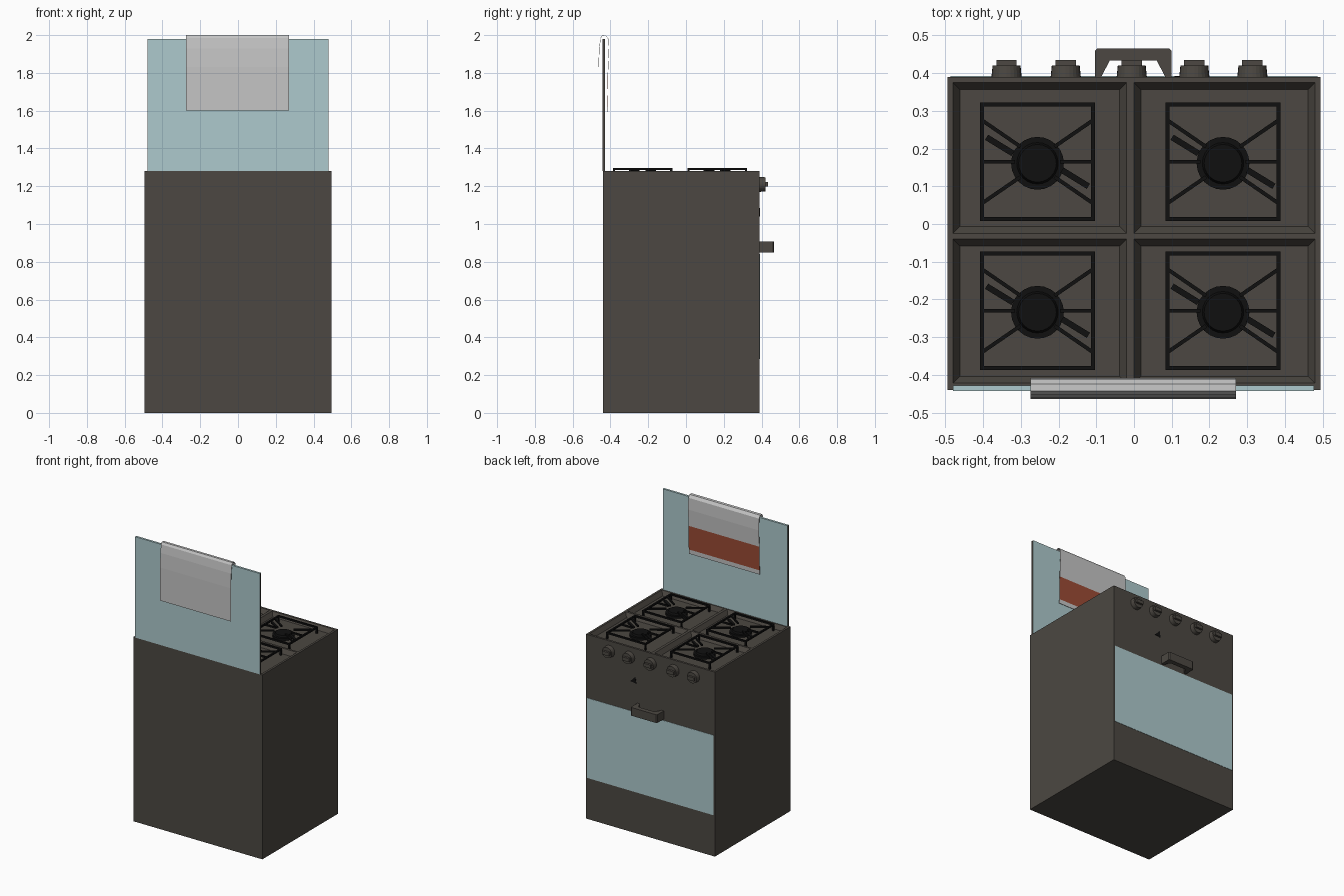
import bpy, bmesh, math
from mathutils import Matrix, Vector

old = bpy.data.objects.get("Cube")
if old:
    bpy.data.objects.remove(old, do_unlink=True)


def material(name, r, g, b):
    m = bpy.data.materials.new(name)
    m.use_nodes = True
    m.diffuse_color = (r, g, b, 1)
    m.node_tree.nodes["Principled BSDF"].inputs["Base Color"].default_value = (r, g, b, 1)
    return m


ENAMEL = material("warm dark enamel", 0.072, 0.064, 0.054)
GLASS = material("pale blue glass", 0.42, 0.59, 0.61)
IRON = material("black iron", 0.005, 0.005, 0.005)
CLOTH = material("light grey cloth", 0.56, 0.56, 0.56)
RUST = material("rust red stripe", 0.33, 0.07, 0.036)


def finish(bm, name, *mats):
    mesh = bpy.data.meshes.new(name)
    bm.to_mesh(mesh)
    bm.free()
    obj = bpy.data.objects.new(name, mesh)
    bpy.context.collection.objects.link(obj)
    for m in mats:
        mesh.materials.append(m)
    return obj


def add_box(bm, x, y, z):
    """Box from (min, max) pairs."""
    spans = (x, y, z)
    mid = Vector([(a + b) / 2 for a, b in spans])
    size = [b - a for a, b in spans]
    return bmesh.ops.create_cube(bm, size=1, matrix=Matrix.Translation(mid) @ Matrix.Diagonal((*size, 1)))


def add_bar(bm, p, q, width, z, height):
    """Horizontal bar between two plan points."""
    p, q = Vector(p), Vector(q)
    d, mid = q - p, (p + q) / 2
    m = (Matrix.Translation((mid.x, mid.y, z)) @ Matrix.Rotation(math.atan2(d.y, d.x), 4, 'Z')
         @ Matrix.Diagonal((d.length, width, height, 1)))
    bmesh.ops.create_cube(bm, size=1, matrix=m)


def add_disc(bm, centre, r1, r2, depth, axis='Z', sides=24):
    turn = Matrix.Rotation(-math.pi / 2, 4, 'X') if axis == 'Y' else Matrix()
    bmesh.ops.create_cone(bm, cap_ends=True, segments=sides, radius1=r1, radius2=r2,
                          depth=depth, matrix=Matrix.Translation(centre) @ turn)


def prism(name, points, to3d, offset, mat):
    """Extruded flat outline."""
    bm = bmesh.new()
    face = bm.faces.new([bm.verts.new(to3d(*p)) for p in points])
    ext = bmesh.ops.extrude_face_region(bm, geom=[face])
    bmesh.ops.translate(bm, vec=offset, verts=[v for v in ext["geom"] if isinstance(v, bmesh.types.BMVert)])
    bmesh.ops.recalc_face_normals(bm, faces=bm.faces)
    return finish(bm, name, mat)


HALF, BACK, FRONT, TOP = 0.495, -0.44, 0.39, 1.28
DEPTH = 0.03

# Cabinet, open at the top
bm = bmesh.new()
add_box(bm, (-HALF, HALF), (BACK, FRONT), (0, TOP))
bm.faces.ensure_lookup_table()
bmesh.ops.delete(bm, geom=[f for f in bm.faces if f.normal.z > 0.9], context='FACES_ONLY')
finish(bm, "cabinet", ENAMEL)

# Hob with four sloped wells
xs = [-HALF, -0.48, -0.02, 0, 0.48, HALF]
ys = [BACK, -0.422, -0.04, -0.025, 0.375, FRONT]
bm = bmesh.new()
grid = [[bm.verts.new((x, y, TOP)) for x in xs] for y in ys]
wells = []
for j in range(5):
    for i in range(5):
        f = bm.faces.new((grid[j][i], grid[j][i + 1], grid[j + 1][i + 1], grid[j + 1][i]))
        if i in (1, 3) and j in (1, 3):
            wells.append(f)
bm.normal_update()
bmesh.ops.inset_individual(bm, faces=wells, thickness=0.018, depth=-DEPTH, use_even_offset=True)
finish(bm, "hob_top", ENAMEL)

# Burners and pan supports
for side, cx in (("right", -0.256), ("left", 0.236)):
    for row, cy in (("oven_side", 0.165), ("lid_side", -0.23)):
        bm = bmesh.new()
        floor = TOP - DEPTH
        add_disc(bm, (cx, cy - 0.004, floor + 0.008), 0.07, 0.07, 0.016)
        add_disc(bm, (cx, cy - 0.004, floor + 0.022), 0.055, 0.05, 0.012)
        finish(bm, f"burner_{side}_{row}", IRON)

        bm = bmesh.new()
        w, h, zc, t = 0.147, 0.152, TOP + 0.011, 0.011
        for s in (-1, 1):
            add_bar(bm, (cx - w - t / 2, cy + s * h), (cx + w + t / 2, cy + s * h), t, zc, t)
            add_bar(bm, (cx + s * w, cy - h), (cx + s * w, cy + h), t, zc, t)
            add_bar(bm, (cx + s * w, cy), (cx + s * 0.06, cy), 0.01, zc, t)
            add_bar(bm, (cx - s * 0.135, cy + s * 0.065), (cx - s * 0.065, cy + s * 0.022), 0.016, zc - 0.008, t)
            for v in (-1, 1):
                add_bar(bm, (cx + s * w, cy + v * 0.11), (cx + s * 0.045, cy + v * 0.04), 0.01, zc, t)
                px, py = cx + s * w, cy + v * h
                add_box(bm, (px - t / 2, px + t / 2), (py - t / 2, py + t / 2), (floor, zc))
        finish(bm, f"pan_support_{side}_{row}", IRON)

# Control knobs
for n, x in enumerate((-0.338, -0.181, -0.006, 0.16, 0.314), 1):
    bm = bmesh.new()
    add_disc(bm, (x, FRONT + 0.015, 1.21), 0.04, 0.037, 0.03, 'Y')
    add_box(bm, (x - 0.027, x + 0.027), (FRONT + 0.03, FRONT + 0.045), (1.198, 1.222))
    finish(bm, f"knob_{n}", ENAMEL)

# Oven window
bm = bmesh.new()
add_box(bm, (-0.486, 0.486), (FRONT - 0.002, FRONT + 0.002), (0.285, 0.84))
finish(bm, "oven_window", GLASS)

# Oven handle, a bracket in plan
bracket = [(-0.103, 0), (-0.103, 0.07), (-0.097, 0.076), (0.093, 0.076), (0.099, 0.07),
           (0.099, 0), (0.083, 0), (0.06, 0.044), (-0.064, 0.044), (-0.087, 0)]
prism("oven_handle", bracket, lambda x, y: (x, FRONT + y, 0.85), (0, 0, 0.057), ENAMEL)

# Small dark marker under the knobs
prism("panel_marker", [(0.108, 1.04), (0.155, 1.045), (0.115, 1.085)],
      lambda x, z: (x, FRONT - 0.001, z), (0, 0.003, 0), IRON)

# Raised glass lid with dark side edges
bm = bmesh.new()
add_box(bm, (-0.48, 0.478), (-0.443, -0.428), (TOP, 1.98))
bm.normal_update()
for f in bm.faces:
    f.material_index = int(abs(f.normal.x) > 0.9)
finish(bm, "glass_lid", GLASS, ENAMEL)

# Towel draped over the lid, striped on the oven side
drape = [(-0.463, 1.6), (-0.463, 1.83), (-0.459, 1.93), (-0.452, 1.985), (-0.443, 1.999),
         (-0.425, 1.998), (-0.412, 1.98), (-0.409, 1.9), (-0.414, 1.785), (-0.417, 1.62), (-0.418, 1.59)]
bm = bmesh.new()
rows = [[bm.verts.new((x, y, z)) for x in (-0.274, 0.27)] for y, z in drape]
for (a, b), (c, d) in zip(rows, rows[1:]):
    f = bm.faces.new((a, b, d, c))
    mid = f.calc_center_median()
    f.material_index = int(mid.y > -0.43 and 1.62 < mid.z < 1.785)
bm.normal_update()
towel = finish(bm, "towel", CLOTH, RUST)
thick = towel.modifiers.new("thickness", 'SOLIDIFY')
thick.thickness = 0.002
thick.offset = 0
